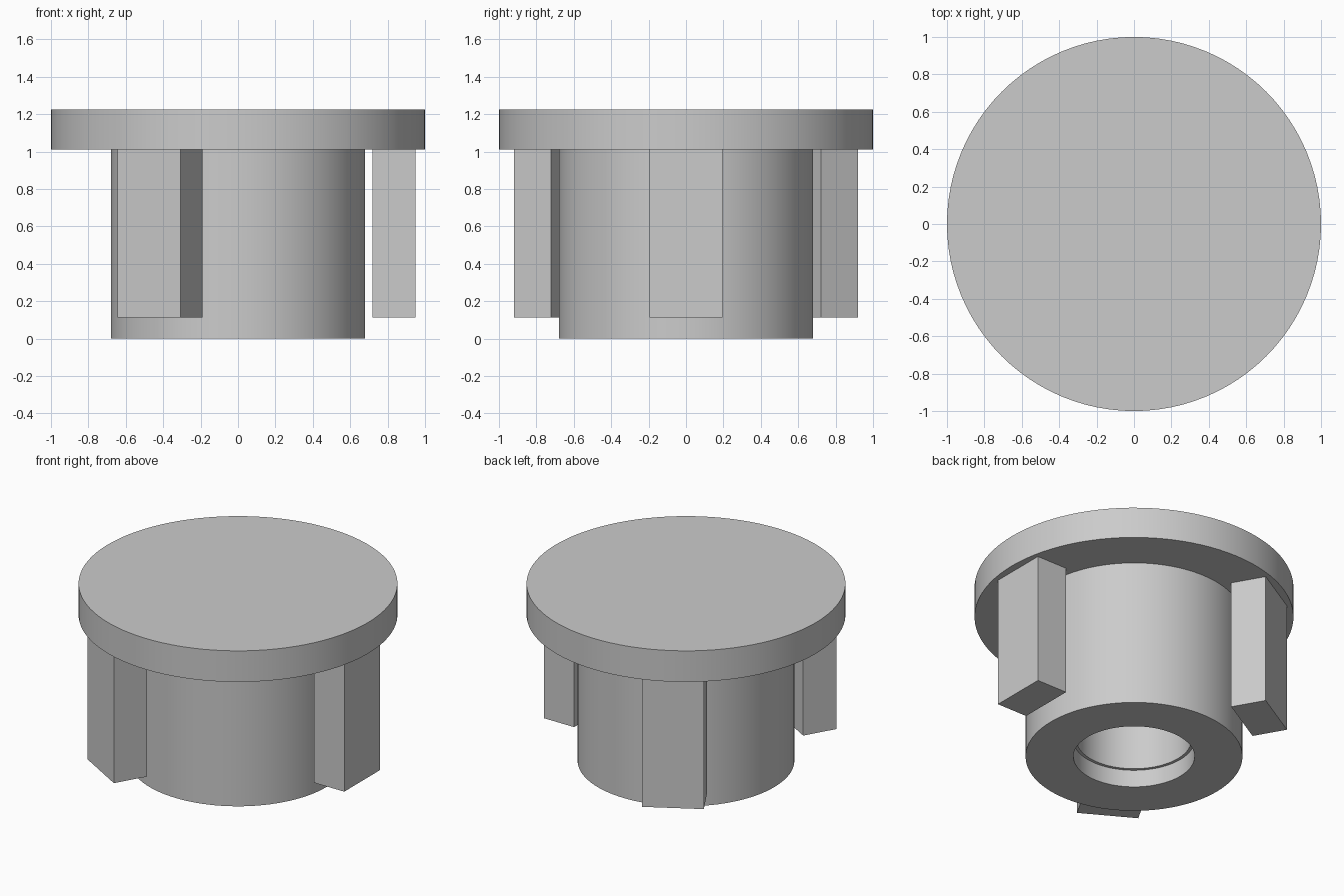
import bpy
import bmesh
from math import cos, sin, pi, radians
from mathutils import Matrix

cube = bpy.data.objects.get("Cube")
if cube:
    bpy.data.objects.remove(cube, do_unlink=True)

grey = bpy.data.materials.new("light grey")
grey.use_nodes = True
grey.diffuse_color = (0.6, 0.6, 0.6, 1)
grey.node_tree.nodes["Principled BSDF"].inputs["Base Color"].default_value = (0.6, 0.6, 0.6, 1)

SEGMENTS = 96
FLANGE_BOTTOM, TOP = 1.01, 1.225
CLIP_BOTTOM = 0.113


def add_object(name, bm):
    bmesh.ops.recalc_face_normals(bm, faces=bm.faces)
    mesh = bpy.data.meshes.new(name)
    bm.to_mesh(mesh)
    bm.free()
    mesh.materials.append(grey)
    obj = bpy.data.objects.new(name, mesh)
    bpy.context.collection.objects.link(obj)
    return obj


def lathe(name, profile):
    """Turn a closed (radius, height) outline around z; ends are capped."""
    bm = bmesh.new()
    rings = [[bm.verts.new((r * cos(2 * pi * i / SEGMENTS), r * sin(2 * pi * i / SEGMENTS), z))
              for i in range(SEGMENTS)] for r, z in profile]
    for low, high in zip(rings, rings[1:]):
        for i in range(SEGMENTS):
            j = (i + 1) % SEGMENTS
            bm.faces.new((low[i], low[j], high[j], high[i]))
    bm.faces.new(rings[0])
    bm.faces.new(rings[-1])
    obj = add_object(name, bm)
    bpy.ops.object.select_all(action="DESELECT")
    obj.select_set(True)
    bpy.context.view_layer.objects.active = obj
    bpy.ops.object.shade_smooth_by_angle(angle=radians(30))


# Cap, outer sleeve and stepped bore as one turned body
lathe("capped_sleeve", [
    (0.36, FLANGE_BOTTOM), (0.36, 0.12), (0.38, 0.12), (0.38, 0),
    (0.68, 0), (0.68, FLANGE_BOTTOM), (1, FLANGE_BOTTOM), (1, TOP),
])

# Three blocks hanging under the rim, set clear of the sleeve
for n, name in enumerate(("left_block", "back_right_block", "front_right_block")):
    bm = bmesh.new()
    bmesh.ops.create_cube(bm, size=1)
    bmesh.ops.scale(bm, verts=bm.verts, vec=(0.23, 0.39, FLANGE_BOTTOM - CLIP_BOTTOM))
    bmesh.ops.translate(bm, verts=bm.verts, vec=(0.835, 0, (FLANGE_BOTTOM + CLIP_BOTTOM) / 2))
    bmesh.ops.rotate(bm, verts=bm.verts, matrix=Matrix.Rotation(n * 2 * pi / 3, 3, "Z"))
    add_object(name, bm)
